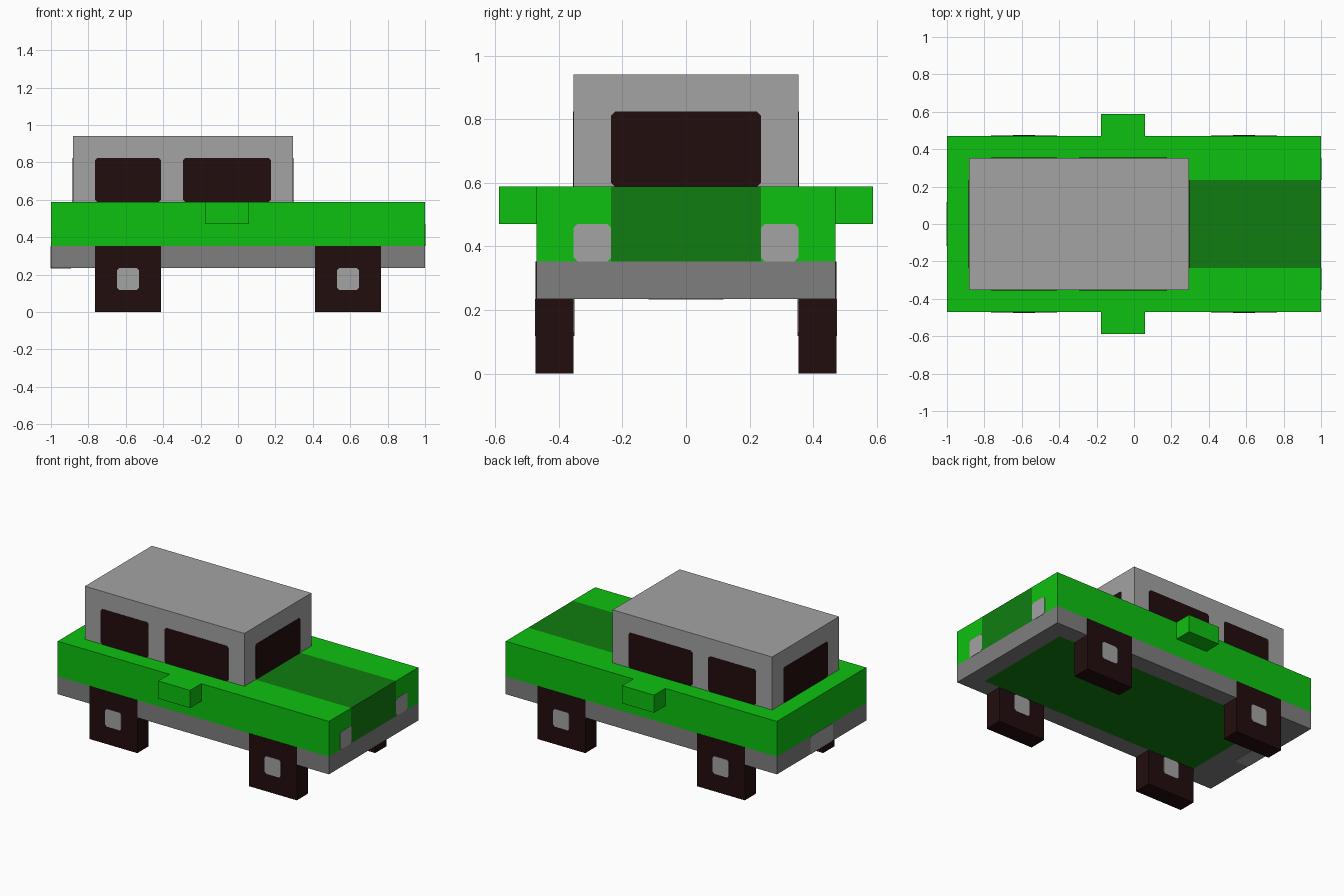
import bpy, bmesh
from mathutils import Vector

cube = bpy.data.objects.get("Cube")
if cube:
    bpy.data.objects.remove(cube, do_unlink=True)

U = 2 / 17      # block size: the car is 17 blocks long
T = 0.002       # how far painted plates stand proud


def material(name, r, g, b):
    m = bpy.data.materials.new(name)
    m.use_nodes = True
    m.diffuse_color = (r, g, b, 1)
    bsdf = next(n for n in m.node_tree.nodes if n.type == 'BSDF_PRINCIPLED')
    bsdf.inputs["Base Color"].default_value = (r, g, b, 1)
    return m


GREEN = material("bright green", 0.004, 0.533, 0.005)
DARK_GREEN = material("dark green", 0.005, 0.205, 0.005)
LIGHT_GREY = material("light grey", 0.366, 0.366, 0.366)
MID_GREY = material("mid grey", 0.209, 0.209, 0.209)
BLACK = material("warm black", 0.016, 0.004, 0.004)


def block(name, lo, hi, mats, cuts=(), rule=None):
    """Box between two corners in blocks; cuts are (axis, position) pairs,
    rule picks faces that take the second material."""
    lo, hi = Vector(lo) * U, Vector(hi) * U
    bm = bmesh.new()
    bmesh.ops.create_cube(bm, size=1)
    for v in bm.verts:
        v.co = [(lo[i] + hi[i]) / 2 + v.co[i] * (hi[i] - lo[i]) for i in range(3)]
    for axis, pos in cuts:
        normal = Vector((0, 0, 0))
        normal[axis] = 1
        bmesh.ops.bisect_plane(bm, geom=bm.verts[:] + bm.edges[:] + bm.faces[:],
                               plane_co=normal * pos * U, plane_no=normal)
    bm.normal_update()
    if rule:
        for f in bm.faces:
            f.material_index = int(rule(f.calc_center_median() / U, f.normal))
    mesh = bpy.data.meshes.new(name)
    bm.to_mesh(mesh)
    bm.free()
    for m in mats:
        mesh.materials.append(m)
    obj = bpy.data.objects.new(name, mesh)
    bpy.context.collection.objects.link(obj)
    return obj


def plate(name, axis, side, pos, lo, hi, mat, corner=0.1):
    """Thin plate with clipped corners on the plane axis = pos, facing side.
    lo and hi give the other two coordinates."""
    (a0, b0), (a1, b1), c = lo, hi, corner
    outline = [(a0 + c, b0), (a1 - c, b0), (a1, b0 + c), (a1, b1 - c),
               (a1 - c, b1), (a0 + c, b1), (a0, b1 - c), (a0, b0 + c)]
    bm = bmesh.new()
    verts = []
    for a, b in outline:
        p = [a * U, b * U]
        p.insert(axis, pos * U - side * T)
        verts.append(bm.verts.new(p))
    face = bm.faces.new(verts)
    ext = bmesh.ops.extrude_face_region(bm, geom=[face], use_keep_orig=True)
    for v in ext["geom"]:
        if isinstance(v, bmesh.types.BMVert):
            v.co[axis] += 2 * side * T
    bmesh.ops.recalc_face_normals(bm, faces=bm.faces[:])
    mesh = bpy.data.meshes.new(name)
    bm.to_mesh(mesh)
    bm.free()
    mesh.materials.append(mat)
    bpy.context.collection.objects.link(bpy.data.objects.new(name, mesh))


# Body with the dark stripe over the bonnet and down the nose
block("body", (-8.5, -4, 3), (8.5, 4, 5), (GREEN, DARK_GREEN),
      [(1, -2), (1, 2), (0, 2.5)],
      lambda c, n: abs(c.y) < 2 and c.x > 2.5 and (n.z > 0.5 or n.x > 0.5))

# Grey sill with the dark floor panel beneath
block("sill", (-8.5, -4, 2), (8.5, 4, 3), (MID_GREY, DARK_GREEN),
      [(1, -3), (1, 3), (0, -6.5), (0, 7.5)],
      lambda c, n: n.z < -0.5 and abs(c.y) < 3 and -6.5 < c.x < 7.5)

# Cabin and its end windows
block("cabin", (-7.5, -3, 5), (2.5, 3, 8), (LIGHT_GREY,))
plate("windscreen", 0, 1, 2.5, (-2, 5), (2, 7), BLACK)
plate("rear_window", 0, -1, -7.5, (-2, 5), (2, 7), BLACK)

# Number plate, folded under the tail
plate("number_plate", 0, -1, -8.5, (-1, 2), (1, 3), LIGHT_GREY)
plate("number_plate_underside", 2, -1, 2, (-8.5, -1), (-7.6, 1), LIGHT_GREY)

for side, label in ((-1, "front"), (1, "back")):
    # Side windows
    plate(label + "_small_window", 1, side, 3 * side, (-6.5, 5), (-3.5, 7), BLACK)
    plate(label + "_large_window", 1, side, 3 * side, (-2.5, 5), (1.5, 7), BLACK)
    # Mirror
    y = sorted((4 * side, 5 * side))
    block(label + "_mirror", (-1.5, y[0], 4), (0.5, y[1], 5), (GREEN,))
    # Headlight
    y = sorted((2 * side, 3 * side))
    plate(label + "_headlight", 0, 1, 8.5, (y[0], 3), (y[1], 4), LIGHT_GREY)
    # Square wheels with a hub on both faces
    for x, end in ((-5, "right"), (5, "left")):
        name = label + "_" + end
        outer = (4 + T / U) * side
        y = sorted((3 * side, outer))
        block(name + "_wheel", (x - 1.5, y[0], 0), (x + 1.5, y[1], 3), (BLACK,))
        plate(name + "_outer_hub", 1, side, outer, (x - 0.5, 1), (x + 0.5, 2), LIGHT_GREY)
        plate(name + "_inner_hub", 1, -side, 3 * side, (x - 0.5, 1), (x + 0.5, 2), LIGHT_GREY)
